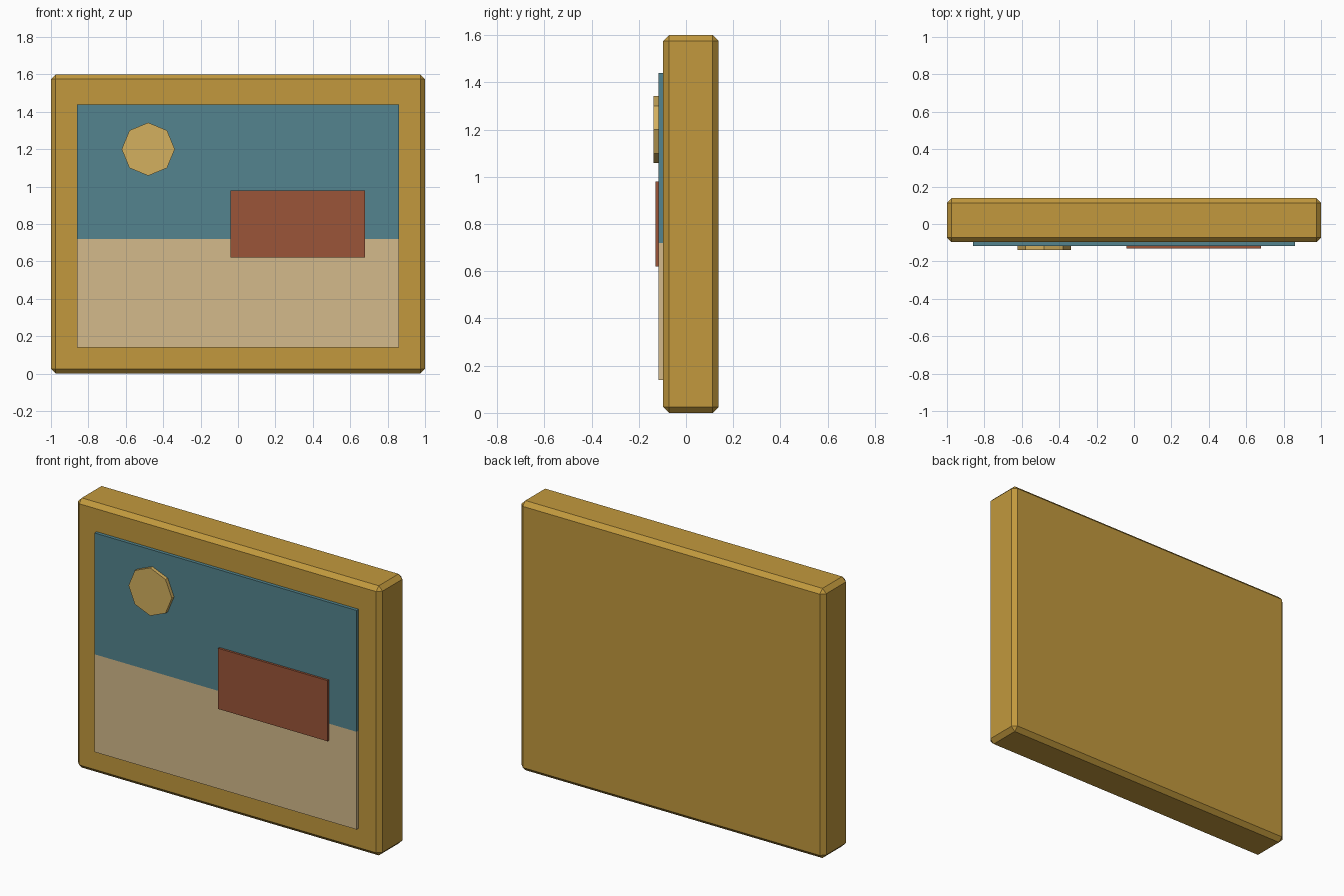
import bpy, bmesh, math
from mathutils import Matrix

if "Cube" in bpy.data.objects:
    bpy.data.objects.remove(bpy.data.objects["Cube"])


def material(name, r, g, b):
    """Flat colour given as sRGB 0-255, stored as linear."""
    def lin(c):
        c /= 255
        return c / 12.92 if c <= 0.04045 else ((c + 0.055) / 1.055) ** 2.4
    m = bpy.data.materials.new(name)
    m.diffuse_color = (lin(r), lin(g), lin(b), 1)
    m.use_nodes = True
    m.node_tree.nodes["Principled BSDF"].inputs["Base Color"].default_value = m.diffuse_color
    return m


def finish(name, bm, mat):
    mesh = bpy.data.meshes.new(name)
    bm.to_mesh(mesh)
    bm.free()
    mesh.materials.append(mat)
    ob = bpy.data.objects.new(name, mesh)
    bpy.context.collection.objects.link(ob)
    return ob


def box(name, mat, x, y, z, chamfer=0):
    """Box from (min, max) ranges, with optional chamfered edges."""
    bm = bmesh.new()
    size = [b - a for a, b in (x, y, z)]
    mid = [(a + b) / 2 for a, b in (x, y, z)]
    bmesh.ops.create_cube(bm, size=1, matrix=Matrix.Translation(mid) @ Matrix.Diagonal((*size, 1)))
    if chamfer:
        bmesh.ops.bevel(bm, geom=bm.edges[:], offset=chamfer, segments=1, affect='EDGES')
    return finish(name, bm, mat)


gold = material("gold", 194, 153, 61)
blue = material("sky blue", 83, 132, 142)
sand = material("sand", 212, 186, 139)
rust = material("rust", 155, 85, 56)
yellow = material("pale yellow", 212, 176, 95)

FACE = -0.097   # front of the frame
PLATE = -0.117  # front of the picture
BACK = 0.138

# Chamfered frame slab
box("frame", gold, (-1, 1), (FACE, BACK), (0, 1.6), 0.025)

# Picture: sky above, ground below
box("sky", blue, (-0.86, 0.86), (PLATE, FACE + 0.005), (0.72, 1.44))
box("ground", sand, (-0.86, 0.86), (PLATE, FACE + 0.005), (0.14, 0.72))

# Raised block on the horizon
box("building", rust, (-0.04, 0.68), (-0.13, PLATE + 0.005), (0.62, 0.98))

# Eight-sided sun disc with a corner at the top
bm = bmesh.new()
bmesh.ops.create_cone(bm, cap_ends=True, segments=8, radius1=0.142, radius2=0.142, depth=0.026,
                      matrix=Matrix.Translation((-0.48, -0.125, 1.2)) @ Matrix.Rotation(math.pi / 2, 4, 'X'))
finish("sun", bm, yellow)
